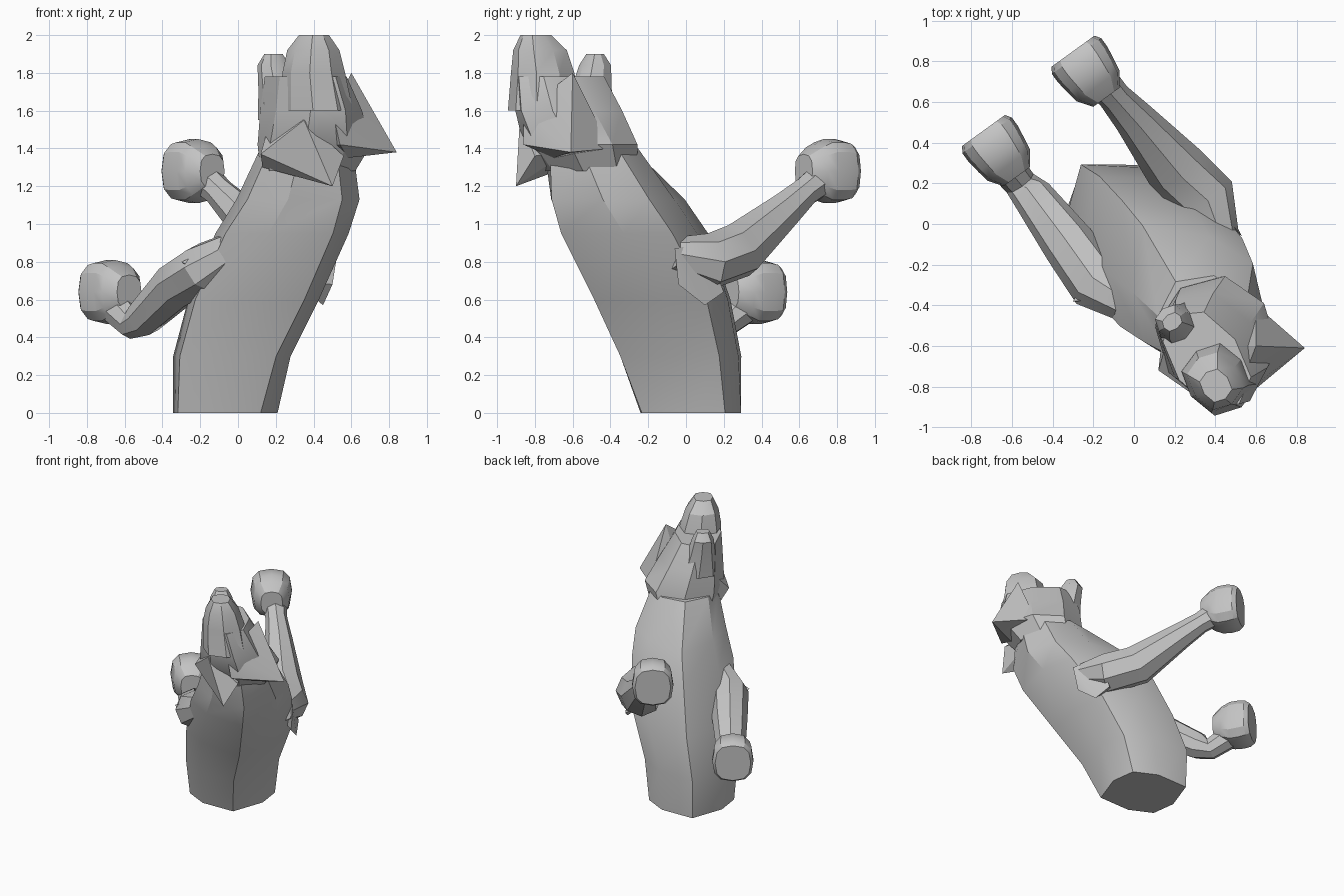
import bpy, bmesh, math
from mathutils import Vector

cube = bpy.data.objects.get("Cube")
if cube:
    bpy.data.objects.remove(cube)

grey = (.55, .55, .55, 1)
fur = bpy.data.materials.new("grey_fur")
fur.use_nodes = True
fur.diffuse_color = grey
fur.node_tree.nodes["Principled BSDF"].inputs["Base Color"].default_value = grey

# Animal's own axes: SIDE runs across the body, FRONT is where the belly faces
SIDE = Vector((.81, .586, 0)).normalized()
UP = Vector((0, 0, 1))
FRONT = UP.cross(SIDE)


def finish(bm, name, angle):
    """Turn the mesh into a shaded object that keeps its hard creases."""
    bmesh.ops.recalc_face_normals(bm, faces=bm.faces)
    mesh = bpy.data.meshes.new(name)
    bm.to_mesh(mesh)
    bm.free()
    mesh.materials.append(fur)
    part = bpy.data.objects.new(name, mesh)
    bpy.context.collection.objects.link(part)
    bpy.ops.object.select_all(action='DESELECT')
    part.select_set(True)
    bpy.context.view_layer.objects.active = part
    bpy.ops.object.shade_smooth_by_angle(angle=math.radians(angle))


def soften(value, power):
    return math.copysign(abs(value) ** power, value)


def loft(name, rings, axis=None, sides=8, power=1):
    """Skin rings of (centre, half width, half depth, optional front and back ridge depth)."""
    bm = bmesh.new()
    loops = []
    for index, (centre, width, depth, *ridges) in enumerate(rings):
        following = rings[min(index + 1, len(rings) - 1)][0]
        previous = rings[max(index - 1, 0)][0]
        across = (axis or following - previous).cross(SIDE).normalized()
        loop = []
        for step in range(sides):
            angle = math.tau * step / sides
            x = width * soften(math.cos(angle), power)
            y = depth * soften(math.sin(angle), power)
            if ridges and step == sides // 4:
                y = ridges[0]
            elif ridges and step == sides * 3 // 4:
                y = -ridges[1]
            loop.append(bm.verts.new(centre + SIDE * x + across * y))
        loops.append(loop)
    for lower, upper in zip(loops, loops[1:]):
        for step in range(sides):
            after = (step + 1) % sides
            bm.faces.new((lower[step], lower[after], upper[after], upper[step]))
    bm.faces.new(loops[0])
    bm.faces.new(loops[-1])
    finish(bm, name, angle=28)


def hull(name, *points):
    """Wrap a faceted tuft around a few corner points."""
    bm = bmesh.new()
    for point in points:
        bm.verts.new(point)
    bmesh.ops.convex_hull(bm, input=bm.verts)
    finish(bm, name, angle=20)


def upright(name, *rows, power=1):
    """Loft level rings given as (height, sideways, forward, sizes)."""
    rings = [(UP * height + SIDE * sideways + FRONT * forward, *sizes)
             for height, sideways, forward, *sizes in rows]
    loft(name, rings, axis=UP, power=power)


def leg(name, *rows):
    """Loft round rings along a limb, given as (x, y, z, radius)."""
    loft(name, [(Vector(place), radius, radius) for *place, radius in rows])


# Torso leaning back, with a chest keel and a spine ridge
upright("torso",
        (0, -.04, .06, .31, .24, .32, .32),
        (.3, -.04, 0, .34, .28, .39, .4),
        (.6, 0, -.14, .38, .31, .43, .46),
        (.95, .02, -.37, .37, .34, .5, .46),
        (1.13, .03, -.5, .33, .33, .47, .4),
        (1.4, 0, -.62, .24, .26, .27, .27))

# Head raised skyward with the mouth open
upright("head",
        (1.28, 0, -.63, .25, .24),
        (1.42, 0, -.69, .29, .3),
        (1.6, -.05, -.73, .23, .31),
        (1.78, -.1, -.75, .17, .27), power=.9)
upright("muzzle",
        (1.6, -.1, -.85, .17, .19),
        (1.8, -.12, -.85, .15, .16),
        (1.92, -.13, -.86, .12, .14),
        (2, -.14, -.88, .07, .08), power=.75)
upright("lower_jaw",
        (1.55, -.1, -.58, .14, .15),
        (1.72, -.12, -.53, .1, .1),
        (1.84, -.13, -.5, .08, .08),
        (1.9, -.13, -.5, .05, .04), power=.8)

# Swept ear on the left, ruff flaring round the back and right
hull("left_ear", (.84, -.61, 1.38), (.6, -.6, 1.8), (.5, -.86, 1.6), (.6, -.4, 1.4),
     (.54, -.86, 1.42), (.58, -.7, 1.35), (.45, -.6, 1.4))
hull("ruff", (.5, -.9, 1.2), (.12, -.72, 1.37), (.13, -.63, 1.3), (.35, -.88, 1.55),
     (.56, -.8, 1.36), (.45, -.6, 1.4), (.17, -.55, 1.55))

# Forelegs reaching forward
leg("right_foreleg", (.04, -.44, .9, .09), (-.17, -.31, .77, .14), (-.32, -.1, .68, .13),
    (-.5, .14, .5, .1), (-.56, .2, .47, .08), (-.64, .3, .55, .09))
leg("left_foreleg", (.44, -.08, .84, .09), (.36, .12, .8, .15), (.2, .28, .86, .15),
    (0, .52, 1.07, .1), (-.1, .63, 1.17, .08), (-.18, .72, 1.24, .09))

# Pointed elbow tufts
hull("right_elbow", (-.07, -.4, .67), (-.3, -.38, .8), (-.05, -.36, .9),
     (-.2, -.2, .7), (-.1, -.25, .8))
hull("left_elbow", (.45, .1, .57), (.5, -.04, .68), (.53, -.06, .87),
     (.4, .2, .64), (.4, .1, .9), (.3, .1, .7))


# Paws with stepped knuckles and flat soles
def paw(name, sole):
    steps = ((.28, .08, .09), (.21, .13, .14), (.15, .14, .17),
             (.08, .15, .17), (.03, .15, .16), (0, .13, .14))
    rings = [(sole - FRONT * back, width, height) for back, width, height in steps]
    loft(name, rings, axis=FRONT, sides=12, power=.75)


paw("right_paw", Vector((-.74, .46, .64)))
paw("left_paw", Vector((-.3, .85, 1.28)))
